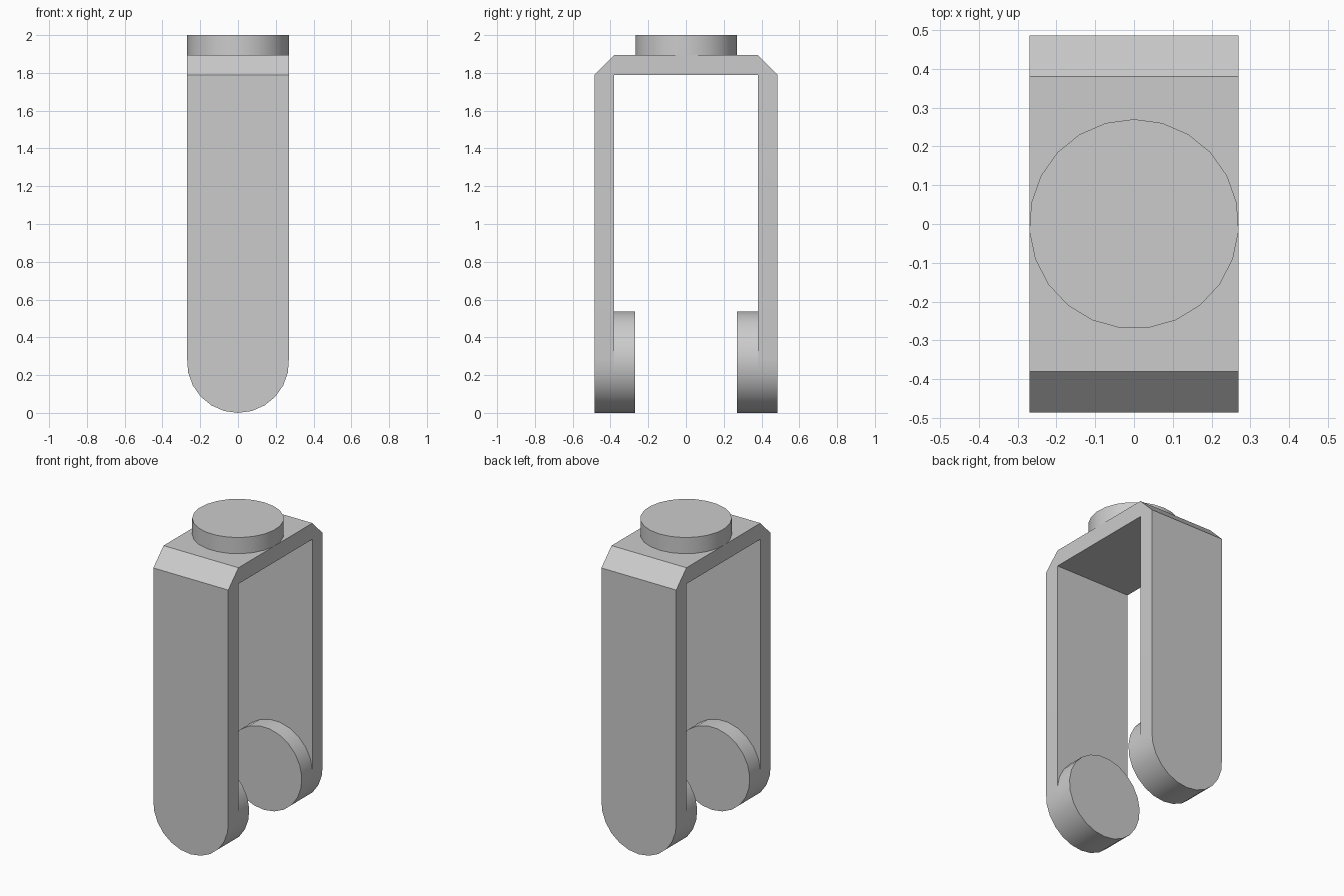
import bpy, bmesh, math
from mathutils import Vector

cube = bpy.data.objects.get("Cube")
if cube:
    bpy.data.objects.remove(cube)

SIDES = 23
R = 0.27            # puck radius and half width of the legs
OUT, INN = 0.485, 0.38
TOP, UNDER = 1.895, 1.79

grey = bpy.data.materials.new("plain grey")
grey.use_nodes = True
grey.diffuse_color = (0.6, 0.6, 0.6, 1)
grey.node_tree.nodes["Principled BSDF"].inputs["Base Color"].default_value = (0.6, 0.6, 0.6, 1)


def prism(name, points, offset):
    """Extrude a closed outline of 3D points along offset."""
    bm = bmesh.new()
    face = bm.faces.new([bm.verts.new(p) for p in points])
    new = bmesh.ops.extrude_face_region(bm, geom=[face])["geom"]
    verts = [v for v in new if isinstance(v, bmesh.types.BMVert)]
    bmesh.ops.translate(bm, verts=verts, vec=Vector(offset))
    bmesh.ops.recalc_face_normals(bm, faces=bm.faces)
    mesh = bpy.data.meshes.new(name)
    bm.to_mesh(mesh)
    bm.free()
    mesh.materials.append(grey)
    obj = bpy.data.objects.new(name, mesh)
    bpy.context.collection.objects.link(obj)
    return obj


def select(obj):
    bpy.ops.object.select_all(action="DESELECT")
    obj.select_set(True)
    bpy.context.view_layer.objects.active = obj


def smooth(obj):
    select(obj)
    bpy.ops.object.shade_smooth_by_angle(angle=math.radians(30))


def arc(steps, start):
    """Points on the circle, counted in sides from the start angle."""
    angles = [start + k * math.tau / SIDES for k in steps]
    return [(R * math.cos(a), R * math.sin(a)) for a in angles]


# Fork frame: chamfered U profile, wider than needed, trimmed to rounded legs
half = [(OUT, -0.1), (OUT, UNDER), (INN, TOP)]
inner = [(INN, UNDER), (INN, -0.1)]
profile = half + [(-y, z) for y, z in reversed(half)]
profile += [(-y, z) for y, z in reversed(inner)] + inner
frame = prism("fork_frame", [(-0.4, y, z) for y, z in profile], (0.8, 0, 0))

outline = [(x, -1, z + R) for x, z in arc(range(-6, 7), -math.pi / 2)]
outline += [(outline[-1][0], -1, 2.2), (outline[0][0], -1, 2.2)]
trimmer = prism("leg_trimmer", outline, (0, 2, 0))
trimmer.hide_render = True
mod = frame.modifiers.new("rounded legs", "BOOLEAN")
mod.operation = "INTERSECT"
mod.solver = "EXACT"
mod.object = trimmer
select(frame)
bpy.ops.object.modifier_apply(modifier=mod.name)
bpy.data.objects.remove(trimmer)
smooth(frame)

# Round pads on the inner face of each leg
for name, side in (("front_pad", -1), ("back_pad", 1)):
    ring = [(x, side * INN, z + R) for x, z in arc(range(SIDES), -math.pi / 2)]
    smooth(prism(name, ring, (0, -side * 0.11, 0)))

# Round stud on the crown
ring = [(x, y, TOP) for x, y in arc(range(SIDES), math.pi / 2)]
smooth(prism("top_stud", ring, (0, 0, 2 - TOP)))
